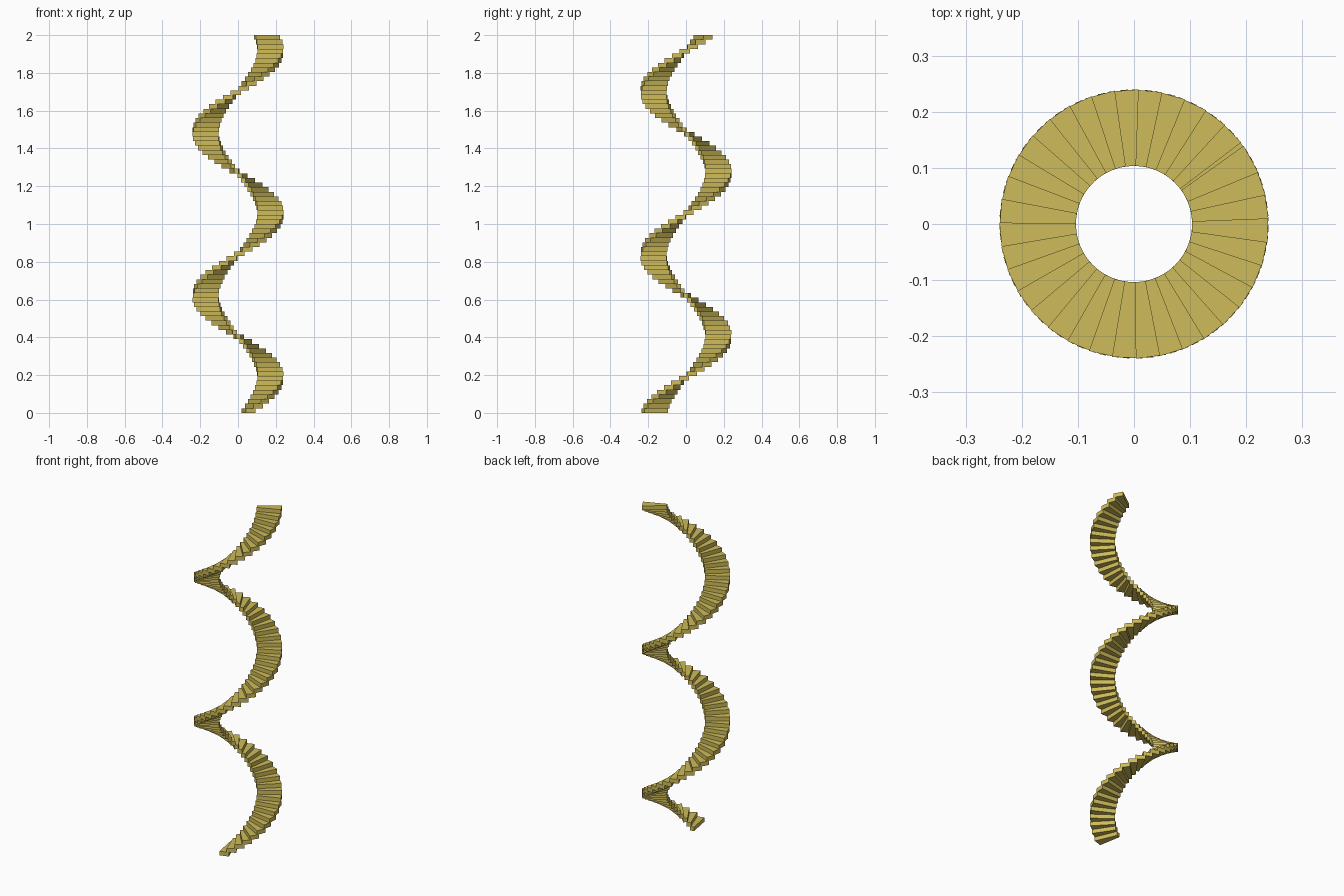
import bpy, bmesh
from math import cos, sin, radians

if "Cube" in bpy.data.objects:
    bpy.data.objects.remove(bpy.data.objects["Cube"])

N = 82                        # number of treads
H = 2.0 / N                   # tread height
R_IN, R_OUT = 0.104, 0.24     # inner and outer radius
START, END = -73.5, 749.0     # centre angles of first and last tread
WIDTH = 13.0                  # angular width of one tread

mat = bpy.data.materials.new("mustard yellow")
mat.diffuse_color = (0.62, 0.50, 0.10, 1)
mat.use_nodes = True
mat.node_tree.nodes["Principled BSDF"].inputs["Base Color"].default_value = mat.diffuse_color


def add_tread(bm, angle, z):
    """Flat-sided wedge block pointing outwards at the given angle."""
    a, b = radians(angle - WIDTH / 2), radians(angle + WIDTH / 2)
    ring = [(R_IN, a), (R_OUT, a), (R_OUT, b), (R_IN, b)]
    low = [bm.verts.new((r * cos(t), r * sin(t), z)) for r, t in ring]
    top = [bm.verts.new((r * cos(t), r * sin(t), z + H)) for r, t in ring]
    bm.faces.new(low[::-1])
    bm.faces.new(top)
    for i in range(4):
        j = (i + 1) % 4
        bm.faces.new((low[i], low[j], top[j], top[i]))


# Spiral stair of stacked treads
bm = bmesh.new()
for i in range(N):
    add_tread(bm, START + (END - START) * i / (N - 1), i * H)
mesh = bpy.data.meshes.new("spiral_treads")
bm.to_mesh(mesh)
bm.free()
mesh.materials.append(mat)
bpy.context.collection.objects.link(bpy.data.objects.new("spiral_treads", mesh))
